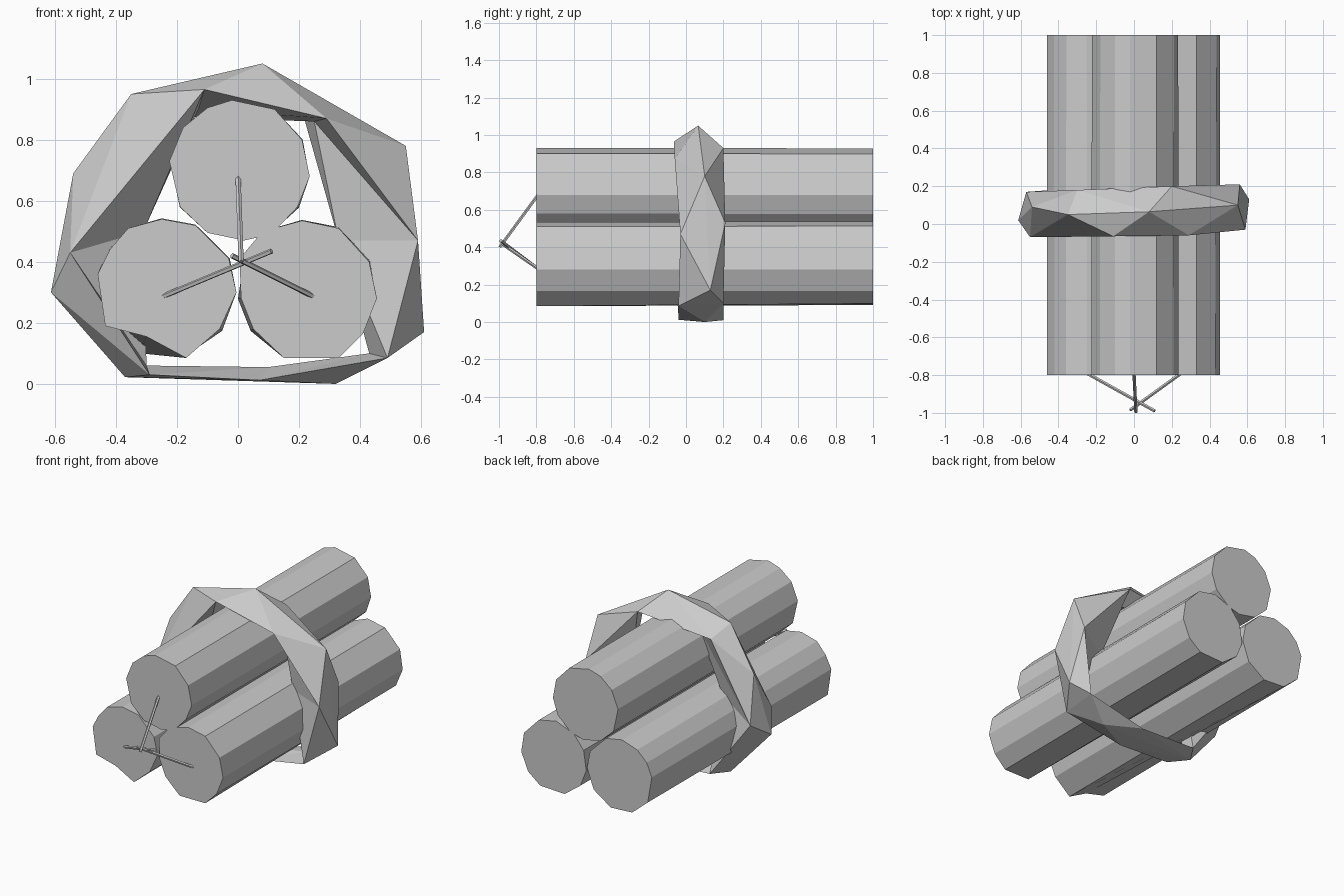
import bpy, bmesh
from mathutils import Vector

if "Cube" in bpy.data.objects:
    bpy.data.objects.remove(bpy.data.objects["Cube"])


def finish(name, bm):
    bmesh.ops.recalc_face_normals(bm, faces=bm.faces)
    me = bpy.data.meshes.new(name)
    bm.to_mesh(me)
    bm.free()
    ob = bpy.data.objects.new(name, me)
    bpy.context.collection.objects.link(ob)
    return ob


def stick(name, centre, profile, radius=0.23):
    """Hand-cut front outline lofted to an even round back end."""
    bm = bmesh.new()
    c = Vector(centre)
    front, back = [], []
    for p in profile:
        q = c + (Vector(p) - c).normalized() * radius
        front.append(bm.verts.new((p[0], -0.8, p[1])))
        back.append(bm.verts.new((q.x, 1.0, q.y)))
    n = len(front)
    bm.faces.new(front)
    bm.faces.new(back[::-1])
    for i in range(n):
        j = (i + 1) % n
        bm.faces.new((front[i], front[j], back[j], back[i]))
    return finish(name, bm)


def fuse(name, start, end):
    a, b = Vector(start), Vector(end)
    d = b - a
    bm = bmesh.new()
    bmesh.ops.create_cone(bm, cap_ends=True, segments=5, radius1=0.009,
                          radius2=0.009, depth=d.length)
    rot = d.to_track_quat('Z', 'Y')
    for v in bm.verts:
        v.co = rot @ v.co + (a + b) / 2
    return finish(name, bm)


# Three faceted sticks
stick("top_stick", (0.005, 0.70), [
    (-.02, .93), (.12, .90), (.21, .80), (.235, .68), (.195, .58), (.11, .49),
    (.02, .47), (-.10, .495), (-.19, .58), (-.225, .73), (-.18, .84), (-.10, .905)])
stick("left_stick", (-0.235, 0.313), [
    (-.25, .54), (-.14, .52), (-.03, .41), (-.005, .30), (-.06, .18), (-.17, .085),
    (-.30, .155), (-.435, .19), (-.46, .36), (-.42, .44), (-.36, .51)])
stick("right_stick", (0.228, 0.308), [
    (.21, .535), (.33, .51), (.43, .40), (.455, .28), (.41, .165), (.33, .085),
    (.15, .085), (.05, .18), (.01, .28), (.005, .41), (.08, .50)])

# Crossing fuses
fuse("top_fuse", (0, -.79, .68), (.01, -.995, .40))
fuse("left_fuse", (-.25, -.79, .285), (.11, -.99, .435))
fuse("right_fuse", (.25, -.79, .285), (-.02, -.985, .42))

# Lumpy wrapping band: front rim, outer ridge, back rim, inner loop (x, y, z)
front = [(-.11, -.065, .965), (.29, -.06, .87), (.59, -.03, .47), (.49, -.04, .085),
         (.07, -.04, .012), (-.29, -.04, .03), (-.55, -.07, .43)]
ridge = [(.08, .065, 1.05), (.55, .10, .78), (.61, .13, .17), (.32, .10, 0),
         (-.37, .08, .022), (-.613, .02, .30), (-.54, .09, .69), (-.35, .05, .95)]
back = [(-.30, .18, .88), (.20, .20, .93), (.56, .21, .53), (.50, .20, .10),
        (.10, .20, .01), (-.30, .19, .03), (-.57, .17, .40)]
inner = [(-.13, .08, .90), (.25, .08, .86), (.33, .08, .47), (.43, .08, .10),
         (.10, .08, .055), (-.30, .08, .06), (-.31, .08, .50)]

bm = bmesh.new()
loops = [[bm.verts.new(p) for p in pts] for pts in (front, ridge, back)]
bmesh.ops.convex_hull(bm, input=[v for lp in loops for v in lp],
                      use_existing_faces=False)
# open both ends of the hull, then line the hole
f_set = {tuple(round(c, 4) for c in p) for p in front}
b_set = {tuple(round(c, 4) for c in p) for p in back}
caps = []
for f in bm.faces:
    keys = {tuple(round(c, 4) for c in v.co) for v in f.verts}
    if keys <= f_set or keys <= b_set:
        caps.append(f)
bmesh.ops.delete(bm, geom=caps, context='FACES')
fl, il, bl = [[bm.verts.new(p) for p in pts] for pts in (front, inner, back)]
for a, b in ((fl, il), (il, bl)):
    for i in range(7):
        j = (i + 1) % 7
        bm.faces.new((a[i], a[j], b[i]))
        bm.faces.new((a[j], b[j], b[i]))
bmesh.ops.remove_doubles(bm, verts=bm.verts, dist=0.0005)
finish("wrapping_band", bm)
